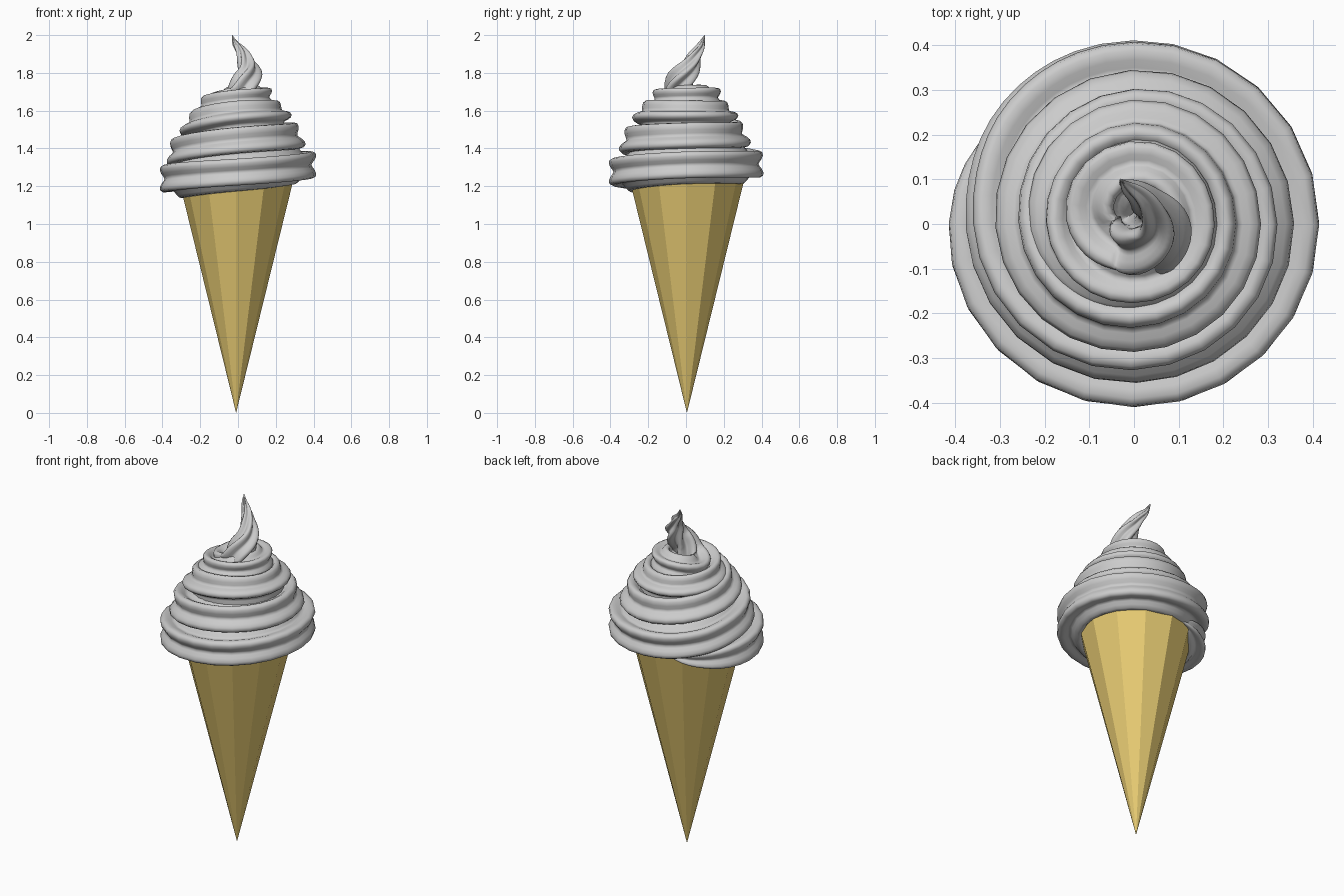
import bpy, bmesh, math
from mathutils import Vector

if "Cube" in bpy.data.objects:
    bpy.data.objects.remove(bpy.data.objects["Cube"])

# Waffle cone: 12 flat sides, point down
bm = bmesh.new()
bmesh.ops.create_cone(bm, cap_ends=True, segments=12, radius1=0.0, radius2=0.3, depth=1.22)
bmesh.ops.remove_doubles(bm, verts=bm.verts, dist=1e-5)
bmesh.ops.translate(bm, verts=bm.verts, vec=(-0.01, 0.005, 0.61))
me = bpy.data.meshes.new("waffle_cone")
bm.to_mesh(me)
bm.free()
cone = bpy.data.objects.new("waffle_cone", me)
bpy.context.collection.objects.link(cone)
mat = bpy.data.materials.new("wafer")
mat.diffuse_color = (0.8, 0.6, 0.17, 1)
mat.use_nodes = True
mat.node_tree.nodes["Principled BSDF"].inputs["Base Color"].default_value = mat.diffuse_color
me.materials.append(mat)

# Swirl path: angle in degrees, distance from axis, height, tube radius, inward tilt
PATH = [
    (105, 0.28, 1.235, 0.01, 0), (135, 0.31, 1.228, 0.06, 0),
    (180, 0.325, 1.238, 0.106, 0), (270, 0.32, 1.275, 0.106, 0),
    (360, 0.325, 1.313, 0.106, 0), (450, 0.32, 1.315, 0.106, 2),
    (495, 0.308, 1.335, 0.106, 5),
    (540, 0.28, 1.37, 0.106, 10), (630, 0.255, 1.425, 0.106, 17),
    (720, 0.255, 1.445, 0.106, 22), (810, 0.24, 1.45, 0.106, 25),
    (900, 0.205, 1.50, 0.105, 32), (990, 0.19, 1.56, 0.096, 39),
    (1080, 0.195, 1.565, 0.09, 45), (1170, 0.19, 1.565, 0.088, 42),
    (1260, 0.15, 1.60, 0.085, 28), (1350, 0.12, 1.65, 0.078, 12),
    (1440, 0.122, 1.668, 0.073, 5), (1530, 0.125, 1.665, 0.075, 5),
    (1620, 0.08, 1.628, 0.088, 10), (1710, 0.05, 1.665, 0.085, 20),
    (1755, 0.055, 1.74, 0.08, 30), (1800, 0.06, 1.80, 0.068, 40),
    (1852, 0.055, 1.88, 0.042, 40), (1897, 0.081, 1.95, 0.02, 40),
    (1907, 0.104, 2.0, 0.002, 40)]
STEPS, LOBES, PER_LOBE = 6, 5, 8


def spline(a, b, c, d, t):
    return 0.5 * (2*b + (c-a)*t + (2*a-5*b+4*c-d)*t*t + (3*b-a-3*c+d)*t**3)


samples = []
for i in range(len(PATH) - 1):
    quad = [PATH[max(0, min(len(PATH) - 1, i + k))] for k in (-1, 0, 1, 2)]
    samples += [[spline(*v, s / STEPS) for v in zip(*quad)] for s in range(STEPS)]
samples.append(list(PATH[-1]))
centres = [Vector((r * math.cos(math.radians(a)), r * math.sin(math.radians(a)), z))
           for a, r, z, _, _ in samples]

# Swirl: fluted star section swept along the path
bm = bmesh.new()
rings = []
n = LOBES * PER_LOBE
for i, (a, _, _, rad, tilt) in enumerate(samples):
    tangent = (centres[min(i + 1, len(centres) - 1)] - centres[max(i - 1, 0)]).normalized()
    out = Vector((math.cos(math.radians(a)), math.sin(math.radians(a)), 0))
    out = (out - tangent * out.dot(tangent)).normalized()
    up = out.cross(tangent)
    ring = []
    for k in range(n):
        ph = 2 * math.pi * k / n
        r = max(rad, 0.002) * (0.8 - 0.2 * math.cos(LOBES * ph))
        ang = ph + math.radians(tilt)
        ring.append(bm.verts.new(centres[i] + (out * math.cos(ang) + up * math.sin(ang)) * r))
    rings.append(ring)
for p, q in zip(rings, rings[1:]):
    for k in range(n):
        bm.faces.new((p[k], p[(k + 1) % n], q[(k + 1) % n], q[k]))
bm.faces.new(rings[0])
bm.faces.new(rings[-1])
bmesh.ops.recalc_face_normals(bm, faces=bm.faces)
me = bpy.data.meshes.new("ice_cream_swirl")
bm.to_mesh(me)
bm.free()
swirl = bpy.data.objects.new("ice_cream_swirl", me)
bpy.context.collection.objects.link(swirl)
for f in me.polygons:
    f.use_smooth = True
